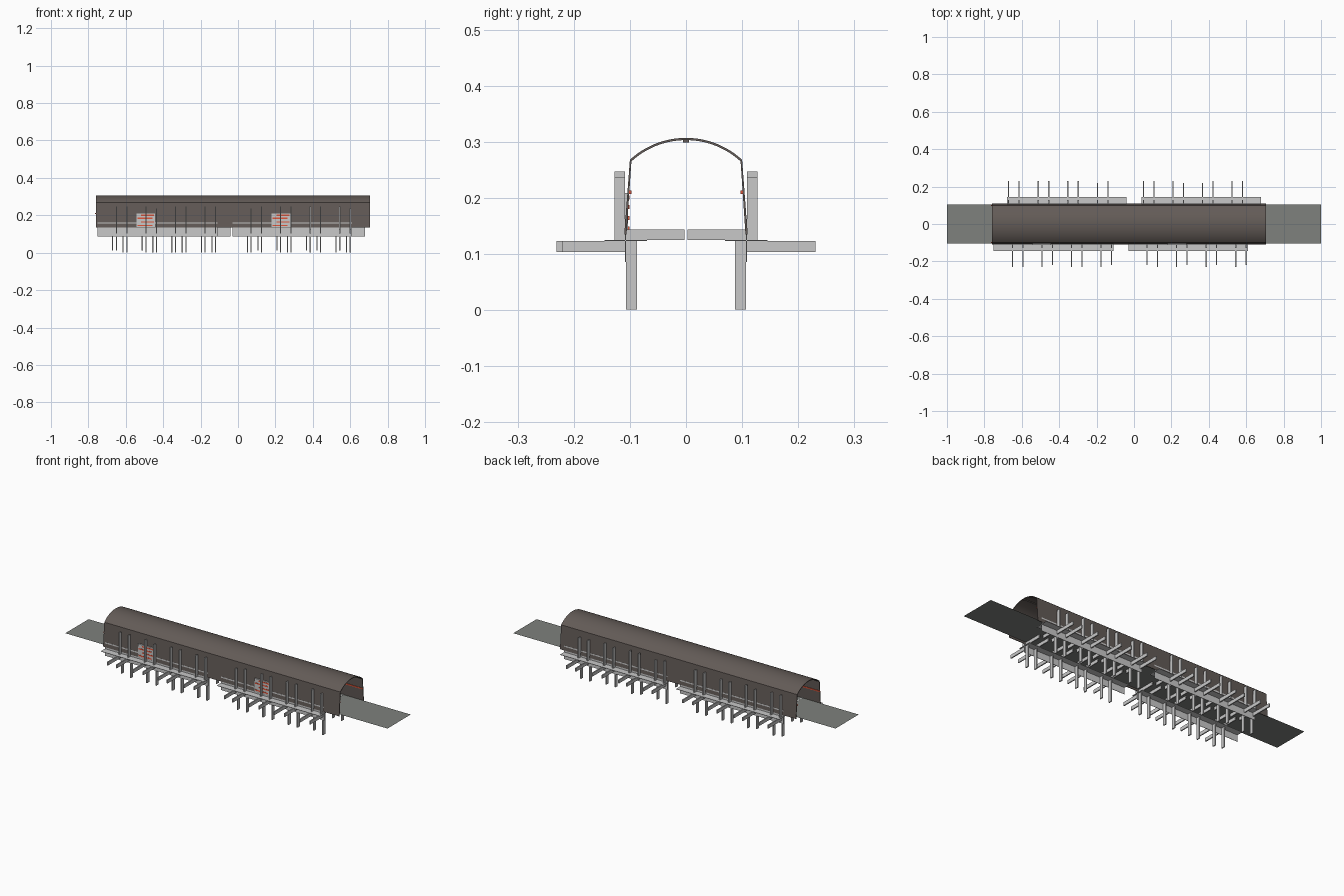
import bpy, bmesh, math, random
from mathutils import Matrix

if "Cube" in bpy.data.objects:
    bpy.data.objects.remove(bpy.data.objects["Cube"])

random.seed(4)


def material(name, rgb):
    m = bpy.data.materials.new(name)
    m.diffuse_color = (*rgb, 1)
    m.use_nodes = True
    m.node_tree.nodes["Principled BSDF"].inputs["Base Color"].default_value = m.diffuse_color
    return m


BROWN = material("tunnel brown", (0.125, 0.105, 0.095))
ROAD = material("road grey", (0.21, 0.22, 0.205))
STEEL = material("light steel", (0.58, 0.58, 0.58))
RED = material("signal red", (0.75, 0.09, 0.04))


def finish(bm, name, mat):
    bmesh.ops.recalc_face_normals(bm, faces=bm.faces[:])
    me = bpy.data.meshes.new(name)
    bm.to_mesh(me)
    bm.free()
    me.materials.append(mat)
    ob = bpy.data.objects.new(name, me)
    bpy.context.collection.objects.link(ob)
    return ob


def add_box(bm, x0, x1, y0, y1, z0, z1):
    m = Matrix.Translation(((x0 + x1) / 2, (y0 + y1) / 2, (z0 + z1) / 2)) @ \
        Matrix.Diagonal((x1 - x0, y1 - y0, z1 - z0, 1))
    return bmesh.ops.create_cube(bm, size=1, matrix=m)["verts"]


def boxes(name, mat, items):
    bm = bmesh.new()
    for b in items:
        add_box(bm, *b)
    return finish(bm, name, mat)


# Road: one flat sheet running through the tunnel
bm = bmesh.new()
bmesh.ops.create_grid(bm, x_segments=1, y_segments=1, size=1,
                      matrix=Matrix.Translation((0, 0, 0.143)) @ Matrix.Diagonal((1, 0.103, 1, 1)))
finish(bm, "road_deck", ROAD)

# Tunnel shell: leaning walls and a shallow arched roof, swept along x
half, spring, crown = 0.1, 0.268, 0.307
sag = crown - spring
radius = (half ** 2 + sag ** 2) / (2 * sag)
sweep = math.asin(half / radius)


def section(t):
    pts = [(-0.110 + t, 0.135)]
    for i in range(25):
        a = -sweep + 2 * sweep * i / 24
        r = radius - t
        pts.append((r * math.sin(a), crown - radius + r * math.cos(a)))
    return pts + [(0.110 - t, 0.135)]


loop = section(0) + section(0.004)[::-1]
n = len(loop)
h = n // 2
bm = bmesh.new()
ends = [[bm.verts.new((x, y, z)) for y, z in loop] for x in (-0.76, 0.705)]
for i in range(n):
    j = (i + 1) % n
    bm.faces.new((ends[0][i], ends[0][j], ends[1][j], ends[1][i]))
for e in ends:
    for i in range(h - 1):
        bm.faces.new((e[i], e[i + 1], e[n - 2 - i], e[n - 1 - i]))
shell = finish(bm, "tunnel_shell", BROWN)
bpy.context.view_layer.objects.active = shell
shell.select_set(True)
bpy.ops.object.shade_smooth_by_angle(angle=math.radians(20))
shell.select_set(False)

# Roof ridge strip and red cable lines inside the tunnel
boxes("ceiling_strip", BROWN, [(-0.755, 0.70, -0.005, 0.005, 0.299, 0.304)])
boxes("wall_cable", RED, [(-0.765, 0.705, s * 0.0995 - 0.002, s * 0.0995 + 0.002, 0.207, 0.213)
                          for s in (-1, 1)])


# Side frames: a cross of thin plates with pinwheel struts, four arms around one axis
def side_frame(name, start, side):
    bm = bmesh.new()
    length = 0.64
    for k in range(4):
        verts = add_box(bm, 0, length, -0.001, 0.001, 0, 0.038)
        for p in range(4):
            for x in (0.1, 0.156):
                reach = 0.105 if k == 3 else 0.123 - random.choice((0, 0, 0.01))
                c = x + 0.158 * p
                verts += add_box(bm, c - 0.003, c + 0.003, -0.02, -0.001, 0, reach)
        bmesh.ops.rotate(bm, verts=verts, cent=(0, 0, 0),
                         matrix=Matrix.Rotation(math.pi / 2 * k, 3, 'X'))
    ob = finish(bm, name, STEEL)
    if side < 0:
        ob.location = (start, -0.1075, 0.124)
    else:  # turned round for the far side
        ob.location = (start + length, 0.1075, 0.124)
        ob.rotation_euler = (0, 0, math.pi)


for i, x in enumerate((-0.75, -0.03)):
    side_frame(f"front_frame_{i + 1}", x, -1)
for i, x in enumerate((-0.68, 0.04)):
    side_frame(f"back_frame_{i + 1}", x, 1)

# Striped warning panels on the front wall
for i, x in enumerate((-0.543, 0.18)):
    boxes(f"warning_panel_{i + 1}", STEEL, [(x, x + 0.1, -0.1115, -0.103, 0.137, 0.209)])
    boxes(f"warning_stripes_{i + 1}", RED,
          [(x + 0.005 + 0.02 * (k % 2), x + 0.085 + 0.01 * (k % 2), -0.1125, -0.101, z, z + 0.007)
           for k, z in enumerate((0.142, 0.161, 0.180, 0.197))])
